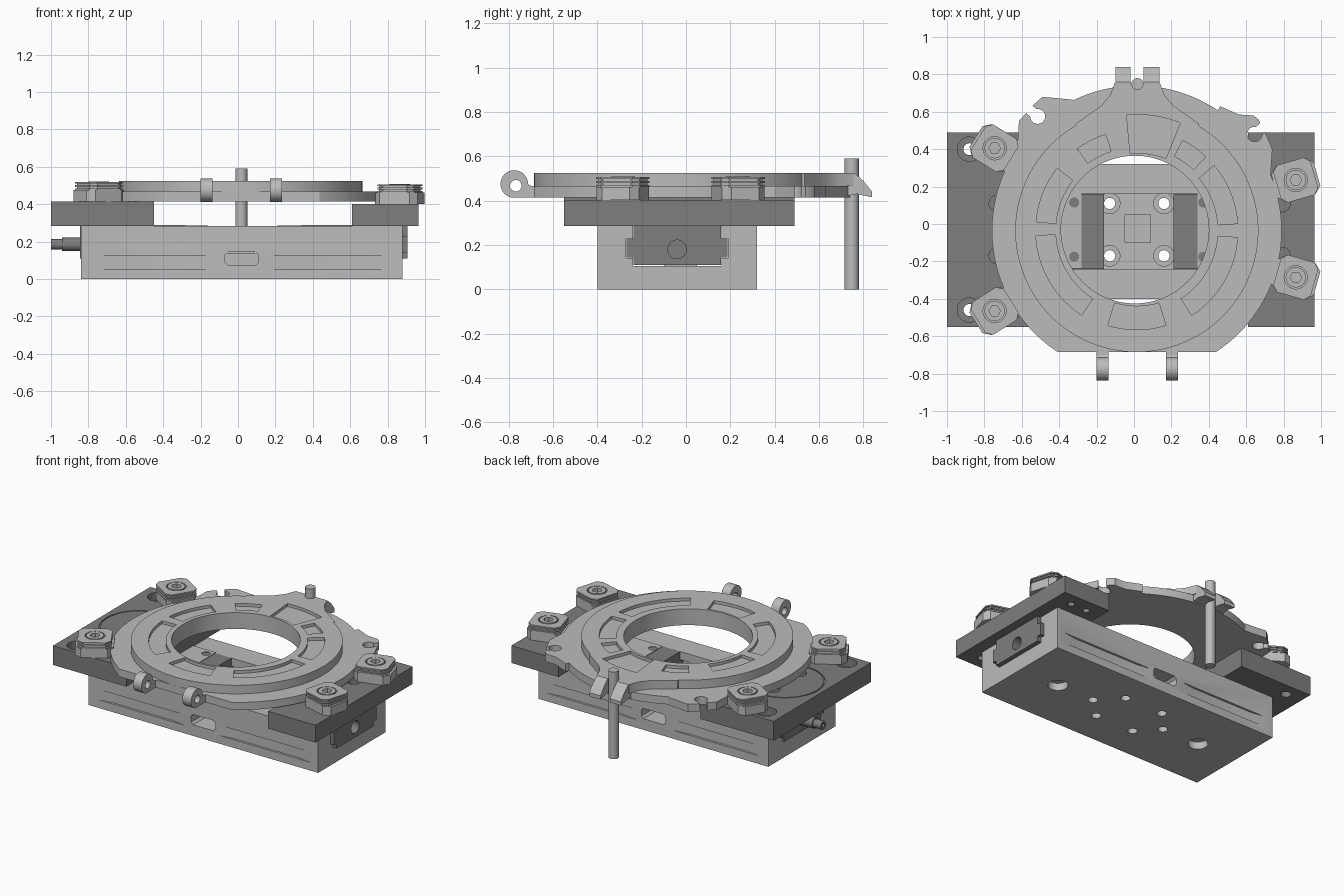
import bpy, bmesh, math

if "Cube" in bpy.data.objects:
    bpy.data.objects.remove(bpy.data.objects["Cube"])


def material(name, v):
    m = bpy.data.materials.new(name)
    m.use_nodes = True
    m.diffuse_color = (v, v, v, 1)
    b = m.node_tree.nodes["Principled BSDF"]
    b.inputs["Base Color"].default_value = (v, v, v, 1)
    b.inputs["Roughness"].default_value = 0.6
    return m


LIGHT = material("light grey metal", 0.50)
DARK = material("dark grey metal", 0.21)


def prism(name, pts, lo, hi, mat=LIGHT, axis="z"):
    """Extrude a 2D outline; axis x takes (y,z) points, axis y takes (z,x)."""
    place = {"z": lambda u, v, w: (u, v, w),
             "x": lambda u, v, w: (w, u, v),
             "y": lambda u, v, w: (v, w, u)}[axis]
    bm = bmesh.new()
    a = [bm.verts.new(place(u, v, lo)) for u, v in pts]
    b = [bm.verts.new(place(u, v, hi)) for u, v in pts]
    bm.faces.new(a[::-1])
    bm.faces.new(b)
    for i in range(len(pts)):
        j = (i + 1) % len(pts)
        bm.faces.new((a[i], a[j], b[j], b[i]))
    bmesh.ops.recalc_face_normals(bm, faces=bm.faces)
    me = bpy.data.meshes.new(name)
    bm.to_mesh(me)
    bm.free()
    me.materials.append(mat)
    o = bpy.data.objects.new(name, me)
    bpy.context.collection.objects.link(o)
    return o


def arc(cx, cy, r, a0=0, a1=360, n=64):
    full = a1 - a0 == 360
    k = n if full else n - 1
    return [(cx + r * math.cos(math.radians(a0 + (a1 - a0) * i / k)),
             cy + r * math.sin(math.radians(a0 + (a1 - a0) * i / k))) for i in range(n)]


def rect(x0, x1, y0, y1):
    return [(x0, y0), (x1, y0), (x1, y1), (x0, y1)]


def turned(cx, cy, w, h, c, deg):
    """Chamfered rectangle turned about its centre."""
    p = [(w - c, -h), (w, c - h), (w, h - c), (w - c, h),
         (c - w, h), (-w, h - c), (-w, c - h), (c - w, -h)]
    s, k = math.sin(math.radians(deg)), math.cos(math.radians(deg))
    return [(cx + x * k - y * s, cy + x * s + y * k) for x, y in p]


def combine(o, tools, op="DIFFERENCE"):
    for t in tools:
        t.hide_render = True
        m = o.modifiers.new("b", "BOOLEAN")
        m.operation, m.solver, m.object = op, "EXACT", t
        bpy.context.view_layer.update()
        me = bpy.data.meshes.new_from_object(
            o.evaluated_get(bpy.context.evaluated_depsgraph_get()))
        o.modifiers.clear()
        o.data = me
        bpy.data.objects.remove(t)
    return o


def cutter(pts, lo, hi, axis="z"):
    return prism("cutter", pts, lo, hi, o_mat(axis), axis)


def o_mat(_):
    return LIGHT


# Base channel with T-slot, floor holes, side windows and shallow side grooves
base = prism("base_body", rect(-0.40, 0.32, 0, 0.285), -0.84, 0.88, axis="x")
tools = [cutter(rect(-0.24, 0.16, 0.105, 0.4), -1.2, 1.2, "x"),
         cutter(rect(-0.27, 0.19, 0.14, 0.23), -1.2, 1.2, "x")]
for x in (-0.13, 0.16):
    for y in (-0.17, 0.11):
        tools += [cutter(arc(x, y, 0.03, n=24), -0.1, 0.2),
                  cutter(arc(x, y, 0.055, n=24), 0.06, 0.2)]
tools += [cutter(arc(x, -0.035, 0.03, n=24), -0.1, 0.05) for x in (-0.26, 0.30)]
tools += [cutter(arc(x, -0.035, 0.062, n=32), -0.1, 0.05) for x in (-0.54, 0.58)]
window = turned(0.11, 0.02, 0.035, 0.09, 0.015, 0)
for y in (-0.40, 0.32):
    tools.append(cutter(window, y - 0.13, y + 0.13, "y"))
    s = 1 if y < 0 else -1
    for x0, x1 in ((-0.77, -0.12), (0.14, 0.82)):
        wedge = [(x0, y), (x0, y - s * 0.1), (x1, y - s * 0.1), (x1, y),
                 (x1 - 0.1, y + s * 0.015), (x0 + 0.1, y + s * 0.015)]
        tools.append(cutter(wedge, 0.055, 0.125))
combine(base, tools)

# Central screw bearing block
prism("bearing_block", rect(-0.10, 0.05, 0.10, 0.24), -0.05, 0.09, axis="x")

# Sliding carriers, T-shaped in section
tee = [(-0.238, 0.11), (0.158, 0.11), (0.158, 0.143), (0.188, 0.143), (0.188, 0.228),
       (0.158, 0.228), (0.158, 0.286), (-0.238, 0.286), (-0.238, 0.228),
       (-0.268, 0.228), (-0.268, 0.143), (-0.238, 0.143)]
for side, x0, x1 in (("right", -0.845, -0.16), ("left", 0.21, 0.905)):
    o = prism(side + "_slide", tee, x0, x1, DARK, "x")
    if side == "left":
        combine(o, [cutter(arc(-0.04, 0.18, 0.042, n=32), 0.75, 1.0, "x")])
for x0, x1, cx in ((-0.45, -0.28, -0.32), (0.34, 0.61, 0.37)):
    cap = prism("slide_cap", rect(x0, x1, -0.235, 0.165), 0.284, 0.290)
    combine(cap, [cutter(arc(cx, y, 0.027, n=20), 0.25, 0.3) for y in (0.115, -0.175)])

# Lead screw end
prism("screw_collar", arc(-0.04, 0.185, 0.036, n=24), -0.94, -0.84, DARK, "x")
combine(prism("screw_tip", arc(-0.04, 0.185, 0.028, n=24), -1.0, -0.93, DARK, "x"),
        [cutter(arc(-0.04, 0.185, 0.016, n=6), -1.1, -0.97, "x")])

# Mounting plates
right_plate = prism("right_plate", rect(-1.0, -0.45, -0.55, 0.49), 0.285, 0.415, DARK)
ring_cut = combine(cutter(arc(-0.72, -0.03, 0.246), 0.41, 0.45),
                   [cutter(arc(-0.72, -0.03, 0.238), 0.3, 0.5)])
tools = [ring_cut]
for y in (0.40, -0.46):
    tools += [cutter(arc(-0.88, y, 0.032, n=24), 0.2, 0.5),
              cutter(arc(-0.88, y, 0.065, n=32), 0.36, 0.5)]
tools += [cutter(arc(-0.73, y, 0.045, n=24), 0.37, 0.5) for y in (0.11, -0.17)]
combine(right_plate, tools)
left_plate = prism("left_plate", rect(0.61, 0.965, -0.55, 0.49), 0.285, 0.402, DARK)
tools = [cutter(arc(0.79, y, 0.045, n=24), 0.36, 0.5) for y in (0.11, -0.17)]
tools += [cutter(arc(x, y, 0.022, n=16), 0.2, 0.32)
          for x in (0.72, 0.84) for y in (0.40, -0.46)]
combine(left_plate, tools)

# Lower disc with two slotted ears and a flat front
CX, CY = 0.015, -0.035
disc = prism("lower_disc", arc(CX, CY, 0.775, n=128), 0.415, 0.467)
ears = [[(-0.45, 0.3), (-0.30, 0.5), (-0.33, 0.665), (-0.49, 0.68), (-0.54, 0.635),
         (-0.615, 0.55), (-0.625, 0.40)],
        [(0.5, 0.2), (0.73, 0.25), (0.74, 0.40), (0.71, 0.47), (0.665, 0.56),
         (0.64, 0.58), (0.56, 0.585), (0.46, 0.63), (0.4, 0.5)]]
combine(disc, [prism("ear", p, 0.415, 0.467) for p in ears], "UNION")
tools = [cutter(arc(0.005, -0.03, 0.395, n=96), 0.3, 0.6),
         cutter(rect(-1, 1, -1, -0.685), 0.3, 0.6)]
for x, y, d in ((-0.515, 0.575, 140), (0.645, 0.48, 40)):
    k, s = math.cos(math.radians(d)), math.sin(math.radians(d))
    tools += [cutter(arc(x, y, 0.04, n=24), 0.3, 0.6),
              cutter(turned(x + 0.08 * k, y + 0.08 * s, 0.08, 0.026, 0.005, d), 0.3, 0.6)]
combine(disc, tools)

# Upper ring with fork at the back and sector pockets
upper = prism("upper_ring", arc(CX, CY, 0.65, n=128), 0.465, 0.525)
half = [(0.32, 0.45), (0.33, 0.535), (0.26, 0.585), (0.19, 0.635), (0.145, 0.69), (0.12, 0.755)]
flare = half + [(-x, y) for x, y in half[::-1]]
flare = [(x + 0.018, y) for x, y in flare]
combine(upper, [prism("flare", flare, 0.465, 0.525)], "UNION")
tools = [cutter(arc(0.005, -0.03, 0.395, n=96), 0.3, 0.6),
         cutter(arc(0.018, 0.755, 0.034, n=24), 0.3, 0.6)]
pockets = [(68, 95, 0.415, 0.62), (108, 126, 0.445, 0.54), (47, 63, 0.445, 0.54),
           (142, 175, 0.435, 0.54), (183, 237, 0.435, 0.54), (4, 40, 0.435, 0.54),
           (303, 356, 0.435, 0.54), (253, 287, 0.405, 0.53)]
for a0, a1, r0, r1 in pockets:
    sector = arc(CX, CY, r1, a0, a1, 20) + arc(CX, CY, r0, a1, a0, 20)
    tools.append(cutter(sector, 0.505, 0.6))
combine(upper, tools)
prong = [(0.70, 0.415), (0.77, 0.43), (0.84, 0.415), (0.84, 0.44), (0.80, 0.49),
         (0.76, 0.525), (0.70, 0.525)]
for side, x0, x1 in (("right", -0.10, -0.018), ("left", 0.052, 0.136)):
    prism(side + "_prong", prong, x0, x1, axis="x")

# Vertical pin held in the fork
pin = prism("vertical_pin", arc(0.018, 0.748, 0.032, n=32), 0, 0.59)

# Front hinge eyelets
for side, x0, x1 in (("right", -0.20, -0.137), ("left", 0.17, 0.235)):
    eye = [(-0.66, 0.415), (-0.66, 0.467), (-0.70, 0.467)] + \
        arc(-0.775, 0.475, 0.062, 0, 270, 32)
    combine(prism(side + "_eyelet", eye, x0, x1, axis="x"),
            [cutter(arc(-0.768, 0.467, 0.026, n=24), x0 - 0.1, x1 + 0.1, "x")])

# Clamps: lug, serrated pad and socket bolt
for name, x, y, deg, z in (("right_rear", -0.745, 0.405, -32, 0.415),
                           ("right_front", -0.745, -0.465, 32, 0.415),
                           ("left_rear", 0.865, 0.235, 196, 0.402),
                           ("left_front", 0.865, -0.285, 164, 0.402)):
    lug = prism(name + "_lug", turned(x, y, 0.118, 0.10, 0.035, deg), z, z + 0.06)
    for i in range(5):
        w = 0.104 if i % 2 == 0 else 0.096
        layer = prism(name + "_pad", turned(x, y, w, w, 0.03, deg),
                      z + 0.06 + i * 0.009, z + 0.069 + i * 0.009)
        combine(layer, [cutter(arc(x, y, 0.062, n=32), 0.3, 0.7)])
    combine(prism(name + "_bolt", arc(x, y, 0.054, n=32), z + 0.05, z + 0.107),
            [cutter(arc(x, y, 0.031, n=6), z + 0.08, 0.7)])

# Smooth the round walls, keep edges crisp
for o in bpy.data.objects:
    o.select_set(o.type == "MESH")
    if o.type == "MESH":
        bpy.context.view_layer.objects.active = o
bpy.ops.object.shade_smooth_by_angle(angle=math.radians(25))
